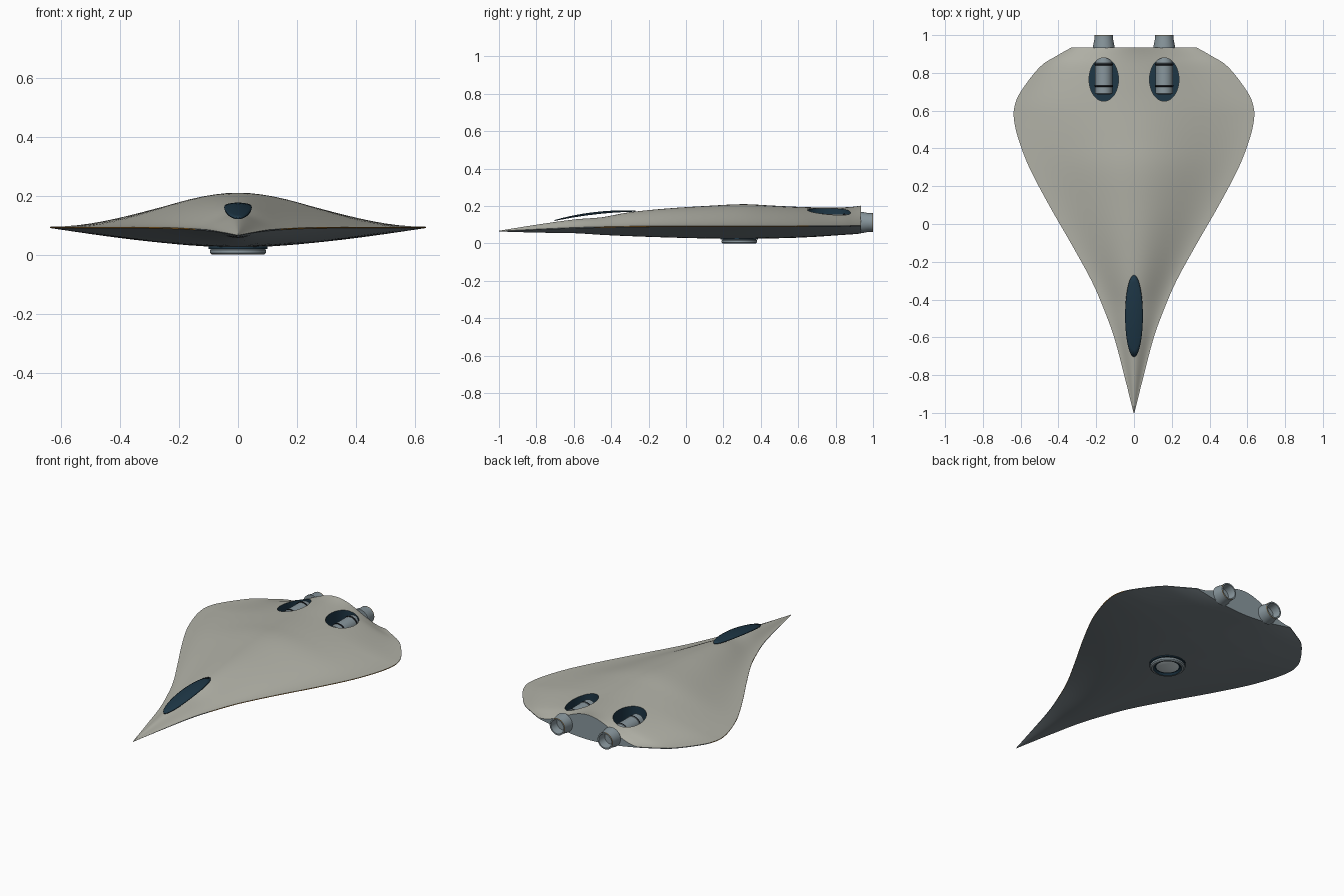
import bpy, bmesh, math
from mathutils import Vector, Matrix

if "Cube" in bpy.data.objects:
    bpy.data.objects.remove(bpy.data.objects["Cube"], do_unlink=True)


def material(name, r, g, b):
    mat = bpy.data.materials.new(name)
    mat.use_nodes = True
    mat.diffuse_color = (r, g, b, 1)
    bsdf = next(n for n in mat.node_tree.nodes if n.type == "BSDF_PRINCIPLED")
    bsdf.inputs["Base Color"].default_value = (r, g, b, 1)
    return mat


MATERIALS = [
    material("warm_grey_hull", .44, .44, .385),
    material("slate_underside", .18, .215, .235),
    material("blue_grey_metal", .25, .31, .34),
    material("dark_blue_glass", .013, .038, .062),
    material("black_band", .01, .012, .015),
    material("amber_trim", .5, .22, .03),
    material("pale_port", .75, .85, .88),
]
HULL, UNDER, METAL, GLASS, BLACK, TRIM, PALE = range(len(MATERIALS))


def smooth(obj, angle):
    bpy.ops.object.select_all(action="DESELECT")
    obj.select_set(True)
    bpy.context.view_layer.objects.active = obj
    bpy.ops.object.shade_smooth_by_angle(angle=math.radians(angle))


def finish(name, bm, angle=35):
    bmesh.ops.recalc_face_normals(bm, faces=bm.faces)
    mesh = bpy.data.meshes.new(name)
    bm.to_mesh(mesh)
    bm.free()
    for mat in MATERIALS:
        mesh.materials.append(mat)
    obj = bpy.data.objects.new(name, mesh)
    bpy.context.collection.objects.link(obj)
    smooth(obj, angle)
    return obj


def lathe(name, profile, matrix, steps=32):
    """Spin (radius, height, colour) points about z, then place with matrix."""
    bm = bmesh.new()
    rings = []
    for radius, height, colour in profile:
        ring = []
        for i in range(steps):
            a = math.tau * i / steps
            ring.append(bm.verts.new((radius * math.cos(a), radius * math.sin(a), height)))
        rings.append(ring)
    for k in range(len(rings) - 1):
        for i in range(steps):
            j = (i + 1) % steps
            face = bm.faces.new((rings[k][i], rings[k][j], rings[k + 1][j], rings[k + 1][i]))
            face.material_index = profile[k][2]
    for ring, colour in ((rings[0], profile[0][2]), (rings[-1], profile[-1][2])):
        bm.faces.new(ring).material_index = colour
    bm.transform(matrix)
    return finish(name, bm)


def spline(rows, steps):
    """Smooth rows of station values with a Catmull-Rom curve."""
    rows = [Vector(r) for r in rows]
    out = []
    for k in range(len(rows) - 1):
        a, b, c, d = rows[max(k - 1, 0)], rows[k], rows[k + 1], rows[min(k + 2, len(rows) - 1)]
        for s in range(steps):
            t = s / steps
            out.append(b + (c - a) * (t / 2) + (a * 2 - b * 5 + c * 4 - d) * (t * t / 2)
                       + (b * 3 - a - c * 3 + d) * (t ** 3 / 2))
    return out + [rows[-1]]


# Hull stations: y, half width, edge height, crest height, keel height
STATIONS = [
    (-1, .002, .066, .068, .064),
    (-.8, .052, .075, .1, .058),
    (-.6, .105, .083, .128, .055),
    (-.45, .16, .087, .14, .046),
    (-.3, .225, .09, .167, .039),
    (-.1, .335, .092, .187, .032),
    (.1, .45, .092, .2, .027),
    (.3, .555, .092, .21, .025),
    (.45, .612, .092, .203, .027),
    (.55, .635, .092, .198, .029),
    (.62, .633, .093, .195, .032),
    (.7, .6, .093, .193, .036),
    (.83, .5, .094, .193, .045),
    (.89, .41, .094, .196, .049),
    (.935, .33, .095, .202, .053),
]
HALF = 14


def hull_section(bm, station):
    """One closed section: upper curve left to right, thin rim, lower curve back."""
    y, width, edge, crest, keel = station
    lip = min(.002, width * .02)
    ring = []
    for i in range(-HALF, HALF + 1):
        u = i / HALF
        rise = math.cos(u * math.pi / 2) ** 2
        ring.append(bm.verts.new((u * width, y, edge + lip + (crest - edge - lip) * rise)))
    for i in range(HALF, -HALF - 1, -1):
        u = i / HALF
        drop = math.cos(u * math.pi / 2)
        ring.append(bm.verts.new((u * width, y, edge - lip - (edge - lip - keel) * drop)))
    return ring


# Hull body, pale above, slate below, with an amber strip along the wing rim
bm = bmesh.new()
rings = [hull_section(bm, s) for s in spline(STATIONS, 4)]
count = len(rings[0])
for a, b in zip(rings, rings[1:]):
    for i in range(count):
        j = (i + 1) % count
        face = bm.faces.new((a[i], a[j], b[j], b[i]))
        if i in (2 * HALF, count - 1):
            face.material_index = TRIM if -.5 < a[i].co.y < .65 else UNDER
        else:
            face.material_index = HULL if i < 2 * HALF else UNDER
bm.faces.new(rings[0])
bm.faces.new(rings[-1]).material_index = METAL
hull = finish("hull", bm)

# Oval engine wells cut into the hull
for side in (-1, 1):
    cutter = lathe("well_cutter", [(1, .06, GLASS), (1, .4, GLASS)],
                   Matrix.Translation((side * .16, .765, 0)) @ Matrix.Diagonal((.078, .115, 1, 1)), 48)
    cutter.hide_render = True
    cut = hull.modifiers.new("engine_well", "BOOLEAN")
    cut.operation = "DIFFERENCE"
    cut.solver = "EXACT"
    cut.object = cutter
    bpy.ops.object.select_all(action="DESELECT")
    bpy.context.view_layer.objects.active = hull
    hull.select_set(True)
    bpy.ops.object.modifier_apply(modifier=cut.name)
    bpy.data.objects.remove(cutter, do_unlink=True)
smooth(hull, 35)

# Keep a crisp crease wherever two hull colours meet
bm = bmesh.new()
bm.from_mesh(hull.data)
for edge in bm.edges:
    if len({f.material_index for f in edge.link_faces}) > 1:
        edge.smooth = False
bm.to_mesh(hull.data)
bm.free()

# Engine pods in the wells and tapered exhaust nozzles at the tail
POD = [(.03, .685, METAL), (.046, .69, METAL), (.046, .725, BLACK), (.048, .727, BLACK),
       (.048, .735, METAL), (.046, .737, METAL), (.046, .84, BLACK), (.048, .842, BLACK),
       (.048, .85, METAL), (.045, .852, METAL), (.042, .878, METAL)]
NOZZLE = [(.057, .932, METAL), (.057, .94, METAL), (.05, .975, METAL), (.05, .997, TRIM),
          (.05, 1, METAL), (.042, 1, METAL), (.037, .95, METAL)]
along_y = Matrix.Rotation(-math.pi / 2, 4, "X")
for side, label in ((1, "left"), (-1, "right")):
    place = Matrix.Translation((side * .16, 0, .112)) @ along_y
    lathe(label + "_engine_pod", POD, place)
    lathe(label + "_nozzle", NOZZLE, place)

# Round port under the belly: dark collar, metal ring, dark groove, pale disc
PORT = [(.1, .04, GLASS), (.1, .02, GLASS), (.09, .02, METAL), (.095, .016, METAL),
        (.095, .006, METAL), (.088, 0, METAL), (.078, 0, GLASS), (.068, .01, GLASS),
        (.062, .01, PALE), (.06, .009, PALE)]
lathe("belly_port", PORT, Matrix.Translation((0, .285, 0)), 40)

# Thin curved canopy raised above the nose
bm = bmesh.new()
steps, layers = 40, 6
rings = []
for k in range(1, layers + 1):
    r = k / layers
    ring = []
    for i in range(steps):
        a = math.tau * i / steps
        t = r * math.sin(a)
        z = .16 + .025 * t - .01 * t * t + .008 * (1 - r * r)
        ring.append(bm.verts.new((.047 * r * math.cos(a), -.487 + .217 * t, z)))
    rings.append(ring)
bm.faces.new(rings[0])
for a, b in zip(rings, rings[1:]):
    for i in range(steps):
        j = (i + 1) % steps
        bm.faces.new((a[i], b[i], b[j], a[j]))
for face in bm.faces:
    face.material_index = GLASS
canopy = finish("canopy", bm)
shell = canopy.modifiers.new("thickness", "SOLIDIFY")
shell.thickness = .005
